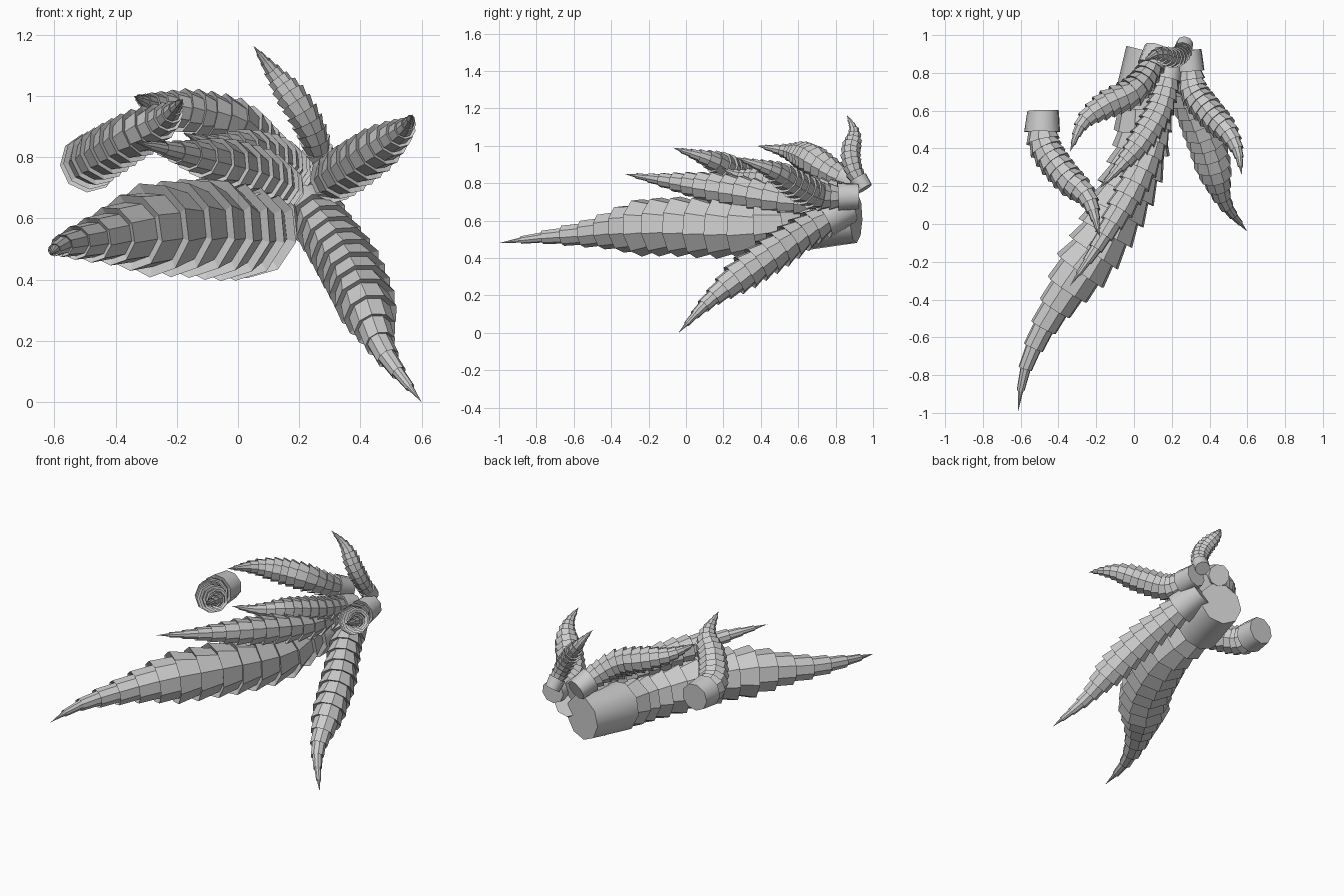
import bpy, bmesh, math
from mathutils import Vector

old = bpy.data.objects.get("Cube")
if old:
    bpy.data.objects.remove(old, do_unlink=True)

grey = bpy.data.materials.new("stone_grey")
grey.use_nodes = True
grey.diffuse_color = (0.6, 0.6, 0.6, 1)
grey.node_tree.nodes["Principled BSDF"].inputs["Base Color"].default_value = (0.6, 0.6, 0.6, 1)

SIDES = 9
SOCKET = 0.14  # share of the length taken by the plain base cylinder


def spline(points, steps=24):
    """Dense smooth curve through the points."""
    p = [Vector(q) for q in points]
    p = [2 * p[0] - p[1]] + p + [2 * p[-1] - p[-2]]
    out = []
    for a, b, c, d in zip(p, p[1:], p[2:], p[3:]):
        for k in range(steps):
            t = k / steps
            out.append(0.5 * (2 * b + (c - a) * t + (2 * a - 5 * b + 4 * c - d) * t * t
                              + (3 * b - a - 3 * c + d) * t ** 3))
    return out + [p[-2]]


def sampler(curve):
    """Return a function giving position and direction at a share of the length."""
    total = [0]
    for a, b in zip(curve, curve[1:]):
        total.append(total[-1] + (b - a).length)

    def at(t):
        s = t * total[-1]
        i = 0
        while i < len(curve) - 2 and total[i + 1] < s:
            i += 1
        f = (s - total[i]) / (total[i + 1] - total[i])
        return curve[i].lerp(curve[i + 1], f), (curve[i + 1] - curve[i]).normalized()
    return at


def thickness(t, base, mid, waist):
    """Plain base, swollen middle, slender tip."""
    keys = [(0, base), (SOCKET, base), (0.4, mid), (0.6, mid * 0.92),
            (0.73, mid * waist), (0.88, mid * waist * 0.44), (1, 0.004)]
    for (t0, r0), (t1, r1) in zip(keys, keys[1:]):
        if t <= t1:
            return r0 + (r1 - r0) * (t - t0) / (t1 - t0)
    return keys[-1][1]


def spike(name, points, base, mid, waist=0.62, count=14):
    """Curved spike of overlapping flared rings on a cylindrical base."""
    at = sampler(spline(points))
    bm = bmesh.new()
    side = at(0)[1].orthogonal().normalized()

    def ring(t, radius):
        nonlocal side
        pos, d = at(t)
        side = (side - d * side.dot(d)).normalized()
        other = d.cross(side)
        return [bm.verts.new(pos + radius * (math.cos(a) * side + math.sin(a) * other))
                for a in (math.tau * k / SIDES for k in range(SIDES))]

    def bridge(a, b, smooth=False):
        for k in range(SIDES):
            j = (k + 1) % SIDES
            bm.faces.new((a[k], a[j], b[j], b[k])).smooth = smooth

    # base cylinder
    first = ring(0, base)
    bm.faces.new(first[::-1])
    last = ring(SOCKET, base * 1.14)
    bridge(first, last, True)
    for loop in (first, last):
        for k in range(SIDES):
            edge = bm.edges.get((loop[k], loop[(k + 1) % SIDES]))
            edge.smooth = False

    # flared rings, each stepping in before the next
    step = (1 - SOCKET) / count
    for i in range(count):
        t0 = SOCKET + i * step
        t1 = t0 + step
        inner = ring(t0 - step * 0.12, thickness(t0, base, mid, waist) * 0.86)
        bridge(last, inner)
        if i == count - 1:
            tip = bm.verts.new(at(1)[0])
            for k in range(SIDES):
                bm.faces.new((inner[k], inner[(k + 1) % SIDES], tip))
        else:
            last = ring(t1, thickness(t1, base, mid, waist) * 1.1)
            bridge(inner, last)

    bmesh.ops.recalc_face_normals(bm, faces=bm.faces)
    mesh = bpy.data.meshes.new(name)
    bm.to_mesh(mesh)
    bm.free()
    mesh.materials.append(grey)
    bpy.context.collection.objects.link(bpy.data.objects.new(name, mesh))


# large main spike
spike("main_spike", [(.09, .91, .615), (.06, .79, .615), (.04, .63, .595), (.03, .35, .56),
                     (-.15, -.05, .57), (-.32, -.3, .56), (-.48, -.55, .53),
                     (-.58, -.78, .51), (-.615, -1, .48)],
      .135, .155, .52, 15)

# spikes sweeping over the main one
spike("middle_spike", [(.13, .85, .69), (.13, .55, .71), (.02, .25, .76),
                       (-.17, -.08, .81), (-.34, -.33, .85)], .07, .085)
spike("inner_spike", [(.2, .87, .73), (.14, .62, .78), (.03, .43, .82),
                      (-.08, .3, .84), (-.18, .19, .88)], .065, .077)
spike("upper_spike", [(.12, .93, .79), (.08, .81, .84), (-.01, .7, .91),
                      (-.15, .63, .945), (-.27, .54, .97), (-.34, .38, 1.0)], .066, .08)

# separate hooked spike
spike("hooked_spike", [(-.48, .6, .78), (-.475, .42, .79), (-.36, .25, .86),
                       (-.24, .13, .925), (-.18, -.07, .99)], .085, .082)

# spikes fanning out on the left side
spike("side_spike", [(.29, .92, .73), (.31, .72, .73), (.4, .59, .79),
                     (.5, .48, .86), (.55, .38, .9), (.57, .26, .94)], .07, .08)
spike("top_spike", [(.27, .955, .77), (.25, .9, .86), (.2, .88, .96),
                    (.12, .9, 1.07), (.05, .86, 1.165)], .045, .052, .62, 12)
spike("lower_spike", [(.21, .87, .67), (.28, .68, .57), (.37, .47, .43),
                      (.43, .27, .29), (.48, .11, .16), (.6, -.04, 0)], .087, .1, .52)
